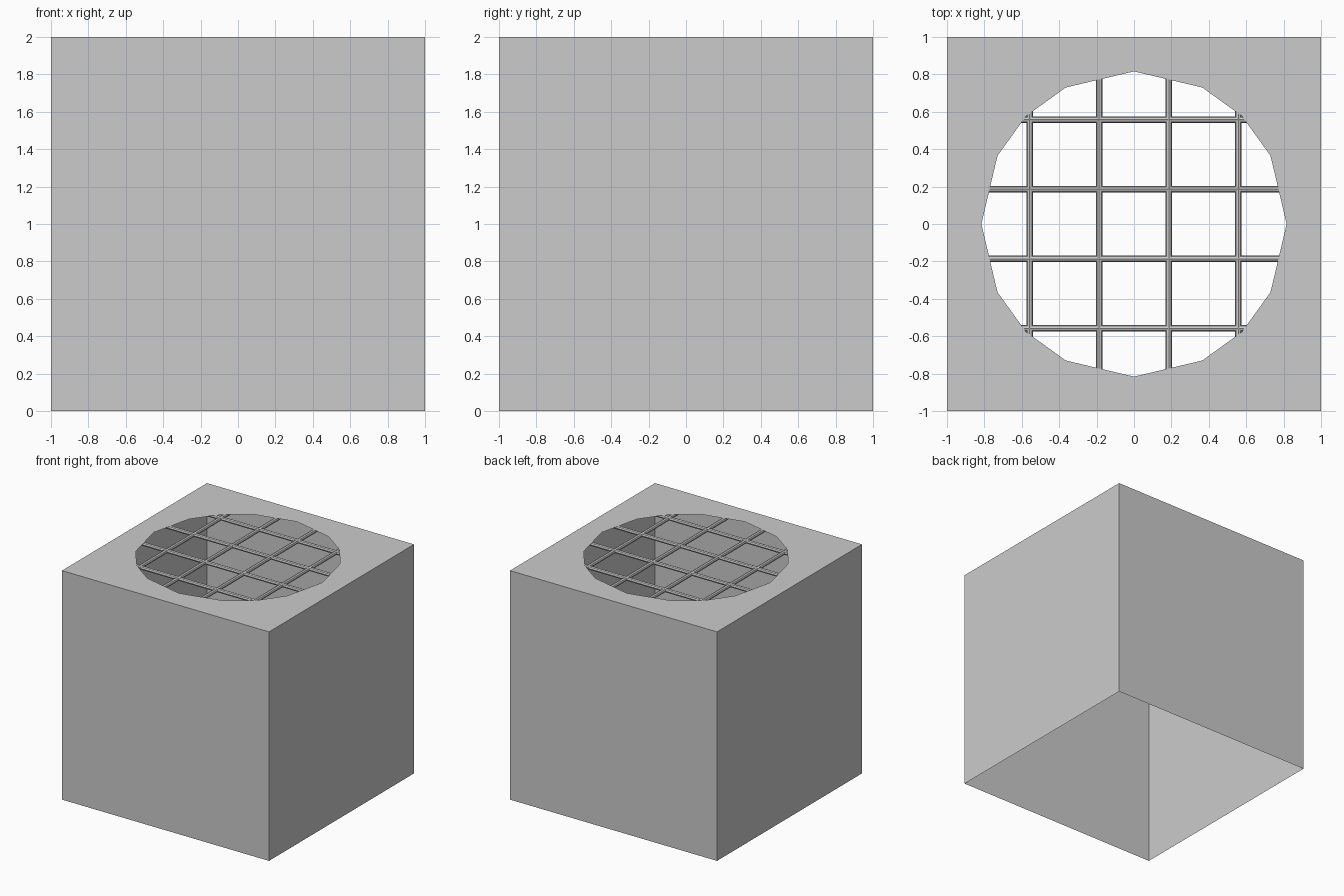
import bpy, bmesh
from mathutils import Vector, Matrix

if "Cube" in bpy.data.objects:
    bpy.data.objects.remove(bpy.data.objects["Cube"])


def finish(bm, name):
    mesh = bpy.data.meshes.new(name)
    bm.to_mesh(mesh)
    bm.free()
    obj = bpy.data.objects.new(name, mesh)
    bpy.context.collection.objects.link(obj)
    return obj


# Thin-walled box, open underneath, with a 16-sided opening in the top
HOLE_R = 0.816
bm = bmesh.new()
side = [Vector((1, -1 + 0.5 * i, 0)) for i in range(4)]
outline = [Matrix.Rotation(q * 1.5707963268, 3, 'Z') @ p for q in range(4) for p in side]
up = Vector((0, 0, 2))
outer = [bm.verts.new(p + up) for p in outline]
inner = [bm.verts.new(p.normalized() * HOLE_R + up) for p in outline]
base = [bm.verts.new(outline[4 * q]) for q in range(4)]
for i in range(16):
    j = (i + 1) % 16
    bm.faces.new((outer[i], outer[j], inner[j], inner[i]))
for q in range(4):
    r = (q + 1) % 4
    top_edge = [outer[(4 * q + k) % 16] for k in range(5)]
    bm.faces.new([base[q], base[r]] + top_edge[::-1])
finish(bm, "box_shell")

# Wire grate just beneath the opening
BAR_R, HALF, LEVEL = 0.017, 0.93, 1.98
bm = bmesh.new()
for axis in ('X', 'Y'):
    for i in range(6):
        off = -HALF + i * HALF * 2 / 5
        pos = (off, 0, LEVEL) if axis == 'X' else (0, off, LEVEL)
        turn = Matrix.Rotation(1.5707963268, 4, axis)
        bmesh.ops.create_cone(bm, cap_ends=True, segments=8,
                              radius1=BAR_R, radius2=BAR_R, depth=2 * HALF + 2 * BAR_R,
                              matrix=Matrix.Translation(pos) @ turn)
finish(bm, "wire_grate")
